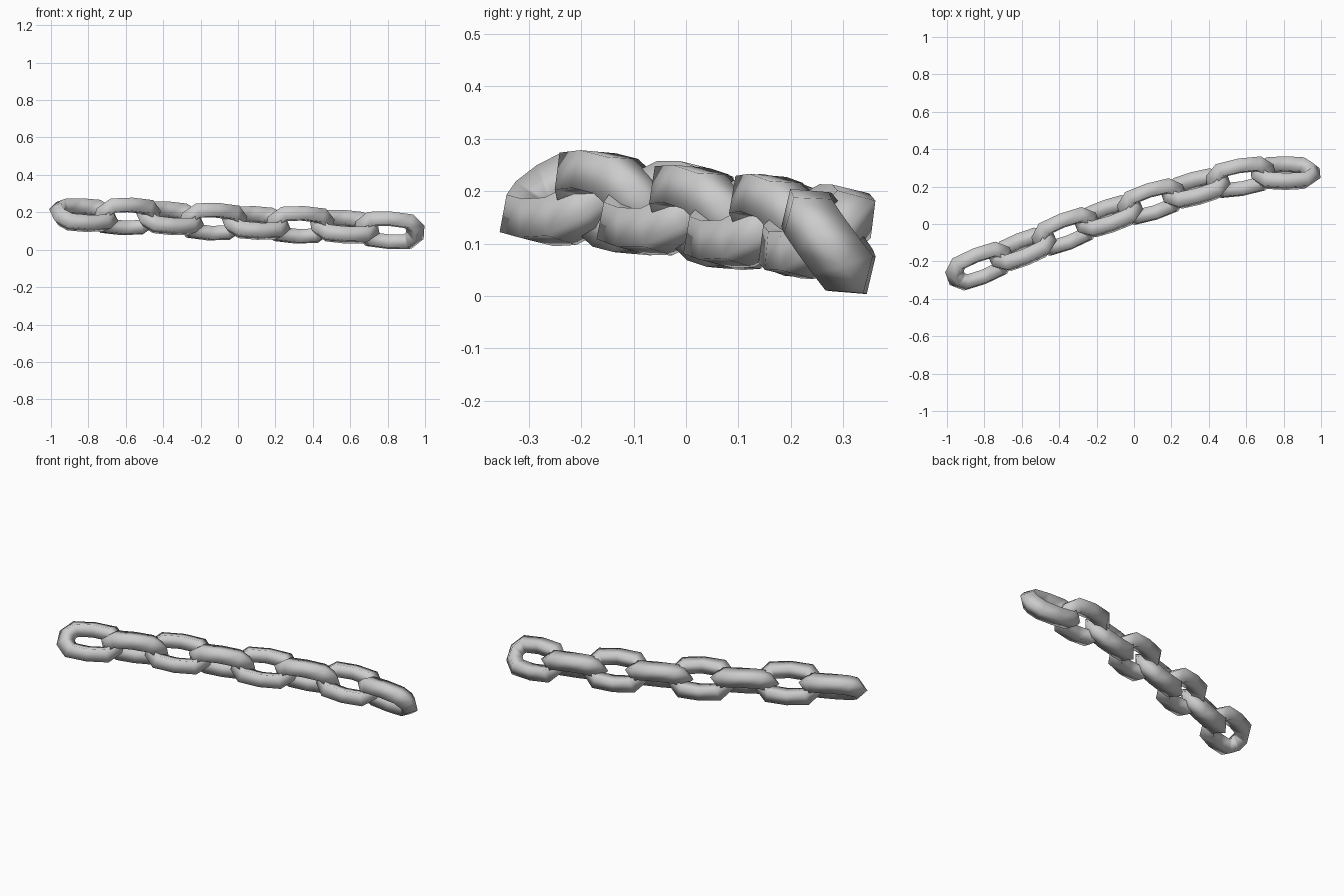
import bpy, bmesh, math
from mathutils import Matrix, Vector

if "Cube" in bpy.data.objects:
    bpy.data.objects.remove(bpy.data.objects["Cube"])

# Quarter of the link's centre line (along, across) and tube cross-section half sizes
MID, SHOULDER, TIP = 0.076, (0.100, 0.067), (0.137, 0.026)
THICK, DEPTH, SIDES = 0.048, 0.056, 4

# Link centres along the lying chain
centres = [(-0.825, -0.225, 0.185), (-0.595, -0.135, 0.178), (-0.365, -0.04, 0.168),
           (-0.135, 0.042, 0.150), (0.095, 0.12, 0.143), (0.33, 0.19, 0.133),
           (0.57, 0.25, 0.123), (0.81, 0.272, 0.104)]


def loop_points():
    (sx, sy), (tx, ty) = SHOULDER, TIP
    half = [(tx, ty), (sx, sy), (0, MID), (-sx, sy), (-tx, ty)]
    return [Vector((x, y, 0)) for x, y in half] + [Vector((-x, -y, 0)) for x, y in half]


def link_mesh():
    # Sweep a diamond section round the link outline
    bm = bmesh.new()
    pts = loop_points()
    n = len(pts)
    rings = []
    for i, p in enumerate(pts):
        a = (p - pts[i - 1]).normalized()
        b = (pts[(i + 1) % n] - p).normalized()
        t = (a + b).normalized()
        out = Vector((t.y, -t.x, 0)) / max(t.dot(a), 0.5)
        ring = []
        for k in range(SIDES):
            ang = 2 * math.pi * k / SIDES
            ring.append(bm.verts.new(p + out * THICK * math.cos(ang)
                                     + Vector((0, 0, DEPTH * math.sin(ang)))))
        rings.append(ring)
    for i in range(n):
        r, s = rings[i], rings[(i + 1) % n]
        for k in range(SIDES):
            m = (k + 1) % SIDES
            f = bm.faces.new((r[k], s[k], s[m], r[m]))
            f.smooth = True
    bmesh.ops.recalc_face_normals(bm, faces=bm.faces)
    me = bpy.data.meshes.new("chain_link")
    bm.to_mesh(me)
    bm.free()
    return me


# Alternate links are rolled a quarter turn about the chain
mesh = link_mesh()
for i, c in enumerate(centres):
    a, b = Vector(centres[max(i - 1, 0)]), Vector(centres[min(i + 1, 7)])
    d = (b - a).normalized()
    if i == 7:
        d = Vector((1, 0.0, -0.06)).normalized()
    side = Vector((0, 0, 1)).cross(d).normalized()
    up = d.cross(side)
    roll = math.radians(36 if i % 2 == 0 else -54)
    across = side * math.cos(roll) + up * math.sin(roll)
    normal = d.cross(across)
    m = Matrix((d, across, normal)).transposed().to_4x4()
    m.translation = Vector(c)
    ob = bpy.data.objects.new(f"chain_link_{i + 1}", mesh)
    ob.matrix_world = m
    bpy.context.collection.objects.link(ob)
